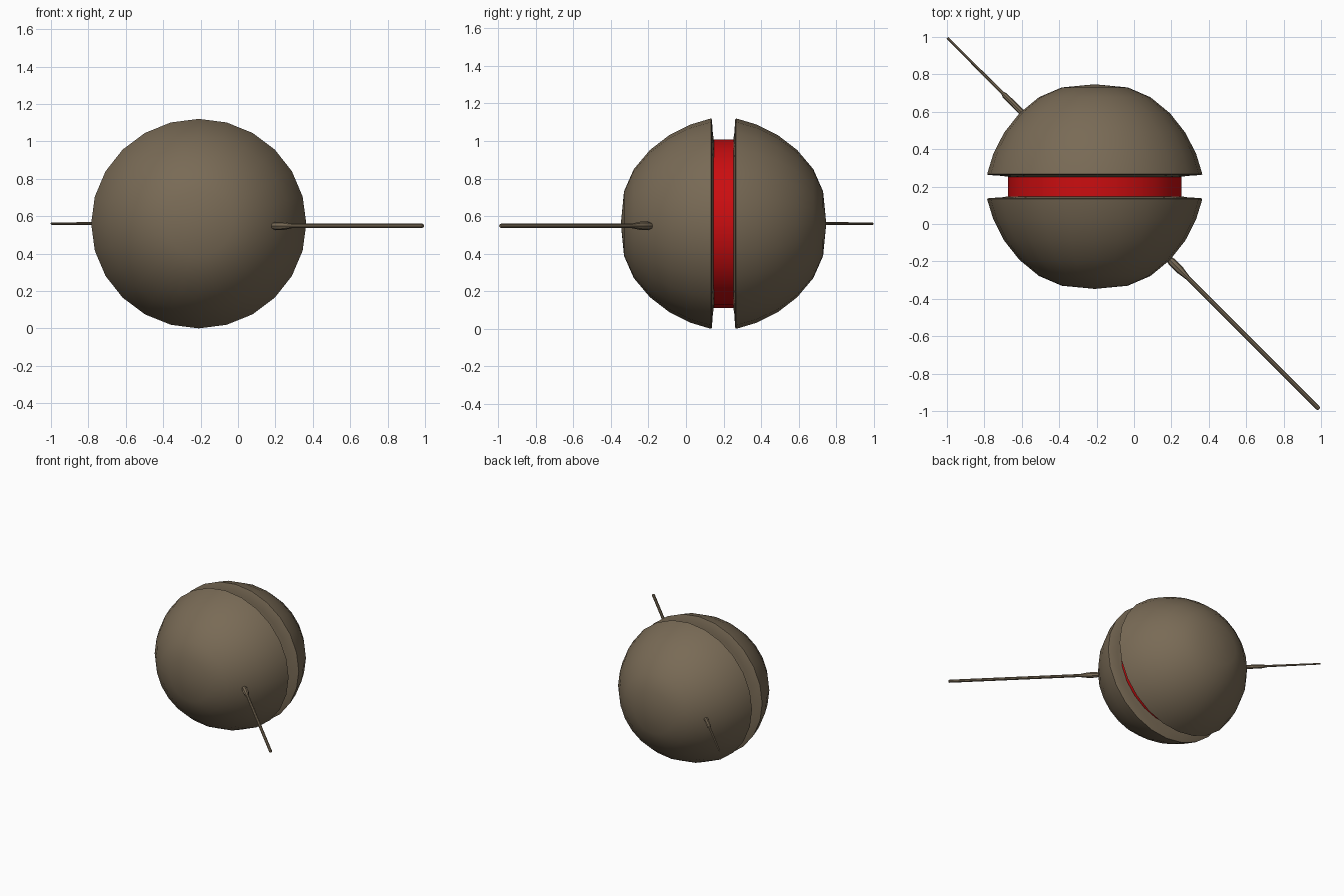
import bpy, bmesh, math
from mathutils import Vector

cube = bpy.data.objects.get("Cube")
if cube:
    bpy.data.objects.remove(cube, do_unlink=True)

CENTRE = Vector((-0.21, 0.2, 0.56))


def material(name, rgb):
    m = bpy.data.materials.new(name)
    m.use_nodes = True
    m.diffuse_color = (*rgb, 1)
    m.node_tree.nodes["Principled BSDF"].inputs["Base Color"].default_value = (*rgb, 1)
    return m


brown = material("dull brown", (0.19, 0.145, 0.092))
red = material("signal red", (0.6, 0.004, 0.005))


def lathe(name, profile, sides, mat, angle=35):
    """Spin (radius, height) points around local z; radius 0 closes at a pole."""
    bm = bmesh.new()
    rings = []
    for r, h in profile:
        count = 1 if r == 0 else sides
        turns = [2 * math.pi * i / sides for i in range(count)]
        rings.append([bm.verts.new((r * math.cos(a), r * math.sin(a), h)) for a in turns])
    for a, b in zip(rings, rings[1:]):
        for i in range(sides):
            j = (i + 1) % sides
            corners = [a[i % len(a)], a[j % len(a)], b[j % len(b)], b[i % len(b)]]
            bm.faces.new(list(dict.fromkeys(corners)))
    bmesh.ops.recalc_face_normals(bm, faces=bm.faces)
    mesh = bpy.data.meshes.new(name)
    bm.to_mesh(mesh)
    bm.free()
    mesh.materials.append(mat)
    obj = bpy.data.objects.new(name, mesh)
    bpy.context.collection.objects.link(obj)
    bpy.ops.object.select_all(action='DESELECT')
    obj.select_set(True)
    bpy.context.view_layer.objects.active = obj
    bpy.ops.object.shade_smooth_by_angle(angle=math.radians(angle))
    return obj


def aim(obj, start, direction):
    obj.location = start
    obj.rotation_euler = Vector(direction).to_track_quat('Z', 'Y').to_euler()


# Half shells: domed outside, flared wall facing the groove
dome = [(0, 0.547), (0.172, 0.53), (0.29, 0.478), (0.392, 0.392),
        (0.472, 0.288), (0.528, 0.175), (0.558, 0.075),
        (0.56, 0.066), (0.553, 0.062), (0.48, 0.057), (0.456, 0.053), (0.43, 0.05), (0, 0.05)]
for name, side in (("front_shell", -1), ("back_shell", 1)):
    shell = lathe(name, dome, 24, brown)
    aim(shell, CENTRE, (0, side, 0))
    shell.scale = (1.027, 1, 1)

# Red core band in the groove
core = lathe("core_band", [(0, -0.054), (0.448, -0.054), (0.448, 0.054), (0, 0.054)], 24, red)
aim(core, CENTRE, (0, 1, 0))
core.scale = (1.035, 1, 1)

# Long front rod with a thick socket
front_rod = lathe("front_rod", [(0, 0), (0.014, 0), (0.022, 0.03), (0.022, 0.09), (0.012, 0.155),
                                (0.012, 1.137), (0.008, 1.145), (0, 1.145)], 8, brown)
aim(front_rod, (0.18, -0.18, 0.548), (1, -1, 0))

# Short back rod with a tapered socket
back_rod = lathe("back_rod", [(0, 0), (0.017, 0), (0.015, 0.2), (0.009, 0.215),
                              (0.006, 0.633), (0, 0.633)], 8, brown)
aim(back_rod, (-0.55, 0.547, 0.56), (-1, 1, 0))
